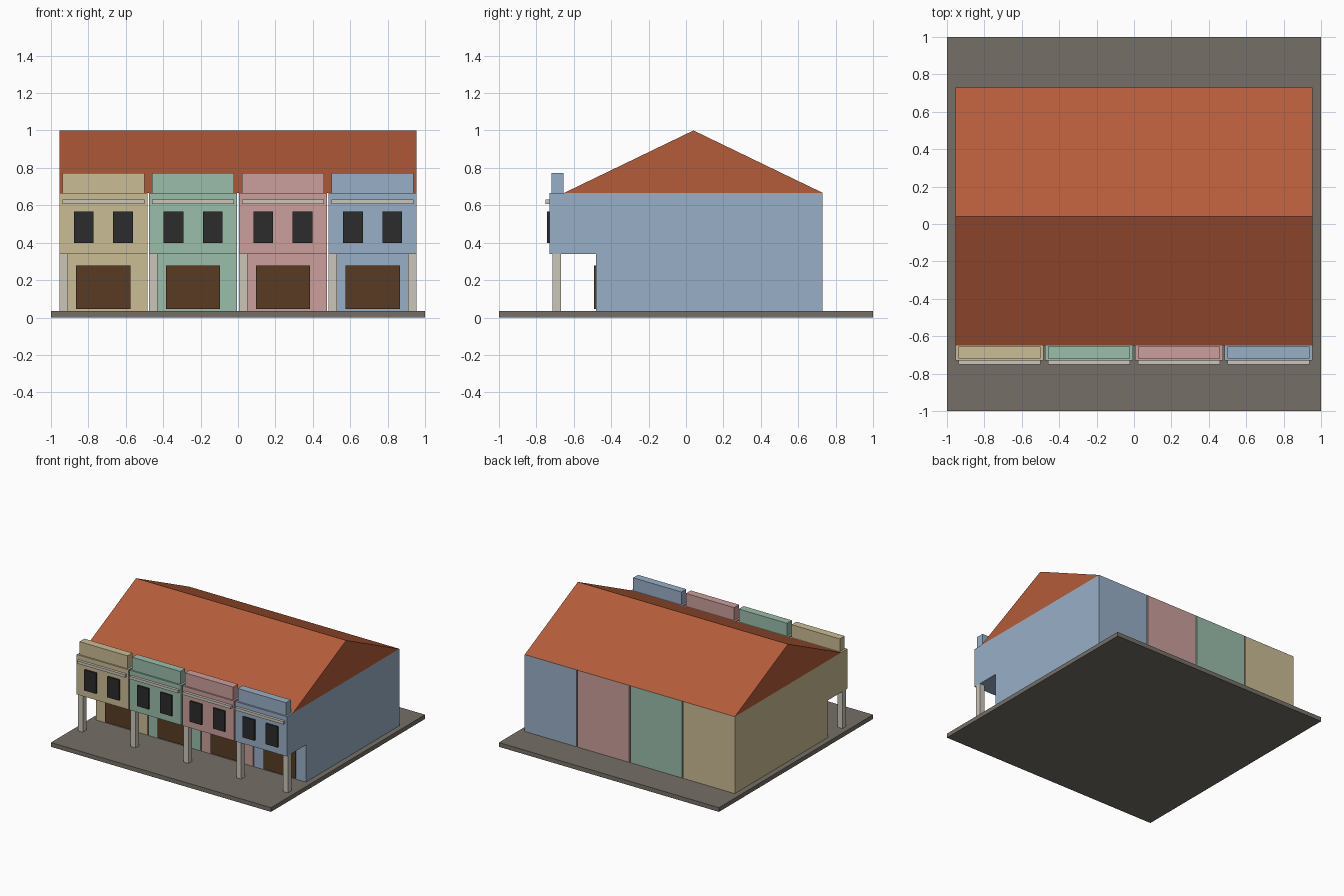
import bpy

if "Cube" in bpy.data.objects:
    bpy.data.objects.remove(bpy.data.objects["Cube"])


def material(name, hex_colour):
    def lin(c):
        c /= 255
        return c / 12.92 if c <= 0.04045 else ((c + 0.055) / 1.055) ** 2.4
    m = bpy.data.materials.new(name)
    m.diffuse_color = [lin(int(hex_colour[i:i + 2], 16)) for i in (0, 2, 4)] + [1]
    m.use_nodes = True
    m.node_tree.nodes["Principled BSDF"].inputs["Base Color"].default_value = m.diffuse_color
    return m


def prism(name, profile, x0, x1, mat):
    """Extrude a closed (y, z) profile from x0 to x1."""
    n = len(profile)
    verts = [(x, y, z) for x in (x0, x1) for y, z in profile]
    faces = [tuple(reversed(range(n))), tuple(range(n, 2 * n))]
    faces += [(i, (i + 1) % n, n + (i + 1) % n, n + i) for i in range(n)]
    mesh = bpy.data.meshes.new(name)
    mesh.from_pydata(verts, [], faces)
    mesh.materials.append(mat)
    obj = bpy.data.objects.new(name, mesh)
    bpy.context.collection.objects.link(obj)
    return obj


def box(name, x, y, z, mat):
    return prism(name, [(y[0], z[0]), (y[1], z[0]), (y[1], z[1]), (y[0], z[1])],
                 x[0], x[1], mat)


paving = material("paving grey", "766F67")
tile = material("roof terracotta", "B55C3A")
stone = material("pale stone", "CBC6BA")
glass = material("window charcoal", "2C2C2C")
wood = material("door brown", "583B23")
paints = [material("cream wall", "CABC94"), material("green wall", "9ABDAA"),
          material("pink wall", "CB9F9C"), material("blue wall", "98AFC6")]

BASE, FLOOR, EAVE = 0.035, 0.34, 0.667
FRONT, SHOP, BACK = -0.73, -0.482, 0.73
PITCH, HALF = 0.48, 0.235

# Paved base and long gabled roof
box("paved_base", (-1, 1), (-1, 1), (0, BASE), paving)
prism("gable_roof", [(-0.65, EAVE), (BACK, EAVE), (0.04, 1.0)], -0.955, 0.955, tile)

# Four shophouses, each with an overhanging upper floor
for i, paint in enumerate(paints):
    cx = (i - 1.5) * PITCH
    n = i + 1
    prism(f"house_{n}", [(SHOP, 0.02), (BACK, 0.02), (BACK, EAVE), (FRONT, EAVE),
                         (FRONT, FLOOR), (SHOP, FLOOR)], cx - HALF, cx + HALF, paint)
    trim = (cx - 0.219, cx + 0.219)
    box(f"parapet_{n}", trim, (-0.718, -0.655), (EAVE - 0.005, 0.773), paint)
    box(f"cornice_{n}", trim, (-0.752, FRONT + 0.005), (0.607, 0.63), stone)
    box(f"shop_door_{n}", (cx - 0.145, cx + 0.145), (-0.492, SHOP + 0.002),
        (0.045, 0.278), wood)
    for side, label in ((-1, "left"), (1, "right")):
        wx = cx + side * 0.105
        box(f"window_{label}_{n}", (wx - 0.053, wx + 0.053), (-0.744, FRONT + 0.002),
            (0.398, 0.567), glass)

# Arcade columns: one at each house's left edge, plus the far right end
for i in range(5):
    x0 = -0.955 + i * PITCH if i < 4 else 0.91
    box(f"arcade_column_{i + 1}", (x0, x0 + 0.045), (-0.715, -0.668),
        (0.02, FLOOR), stone)
